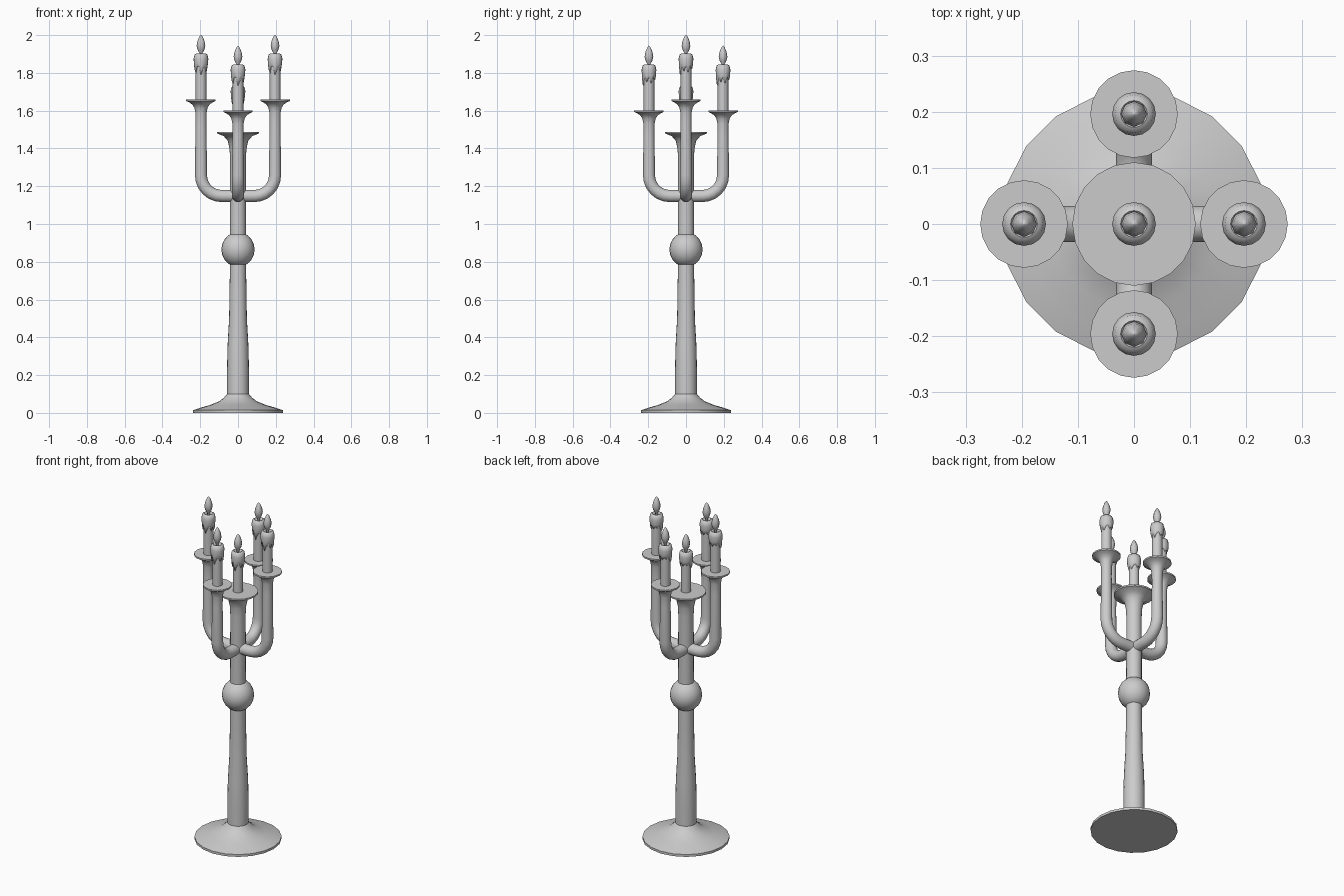
import bpy, bmesh
from math import sin, cos, pi, radians
from mathutils import Vector, Matrix

if "Cube" in bpy.data.objects:
    bpy.data.objects.remove(bpy.data.objects["Cube"])

grey = bpy.data.materials.new("plain_grey")
grey.use_nodes = True
colour = (0.6, 0.6, 0.6, 1)
grey.diffuse_color = colour
grey.node_tree.nodes["Principled BSDF"].inputs["Base Color"].default_value = colour


def finish(name, bm, angle=40):
    bmesh.ops.remove_doubles(bm, verts=bm.verts, dist=1e-5)
    bmesh.ops.recalc_face_normals(bm, faces=bm.faces)
    mesh = bpy.data.meshes.new(name)
    bm.to_mesh(mesh)
    bm.free()
    mesh.materials.append(grey)
    obj = bpy.data.objects.new(name, mesh)
    bpy.context.collection.objects.link(obj)
    bpy.ops.object.select_all(action="DESELECT")
    obj.select_set(True)
    bpy.context.view_layer.objects.active = obj
    bpy.ops.object.shade_smooth_by_angle(angle=radians(angle))
    return obj


def skin(bm, rings, closed=False):
    """Bridge rings of points with quads; cap the ends unless closed."""
    rows = [[bm.verts.new(p) for p in ring] for ring in rings]
    n = len(rows[0])
    for a, b in zip(rows, rows[1:] + rows[:1] if closed else rows[1:]):
        for i in range(n):
            j = (i + 1) % n
            bm.faces.new((a[i], a[j], b[j], b[i]))
    if not closed:
        bm.faces.new(rows[0])
        bm.faces.new(rows[-1])


def lathe(name, profile, sides, at=(0, 0, 0), angle=40):
    """Turn a (radius, height) profile about the vertical."""
    bm = bmesh.new()
    skin(bm, [[(r * cos(2 * pi * i / sides), r * sin(2 * pi * i / sides), z)
               for i in range(sides)] for r, z in profile])
    obj = finish(name, bm, angle)
    obj.location = at
    return obj


def arm(name, turn, top, sides=20):
    """Bent tube that flares into a drip dish; path is (out, height, tilt, radius)."""
    reach, low, bend = 0.196, 1.148, 0.11
    path = [(0.0, low, 0, 0.032)]
    for k in range(7):
        a = k * pi / 12
        path.append((reach - bend + bend * sin(a), low + bend - bend * cos(a), a, 0.032))
    flare = [(0.13, 0.029), (0.07, 0.03), (0.045, 0.035), (0.028, 0.045),
             (0.016, 0.062), (0.009, 0.078), (0, 0.078)]
    path += [(reach, top - drop, pi / 2, r) for drop, r in flare]
    spin = Matrix.Rotation(turn, 3, "Z")
    rings = []
    for u, z, a, r in path:
        up = Vector((-sin(a), 0, cos(a)))
        side = Vector((0, 1, 0))
        rings.append([spin @ (Vector((u, 0, z)) + r * (cos(t) * up + sin(t) * side))
                      for t in (2 * pi * i / sides for i in range(sides))])
    bm = bmesh.new()
    skin(bm, rings)
    finish(name, bm)


def candle(label, x, y, z):
    """Wax stick, melted collar with drips, and flame."""
    lathe(label + "_candle", [(0.028, -0.005), (0.028, 0.225)], 16, (x, y, z))
    drips = (0.0, 0.035, 0.01, 0.0, 0.02, 0.005, 0.015, 0.0,
             0.025, 0.04, 0.005, 0.0, 0.05, 0.02, 0.0, 0.03)
    n = len(drips)
    # each row: radius, height, share of the drip length
    rows = [(0.012, 0.228, 0), (0.024, 0.242, 0), (0.034, 0.237, 0),
            (0.039, 0.215, 0), (0.037, 0.19, 0.3), (0.034, 0.18, 0.8),
            (0.027, 0.175, 1)]
    bm = bmesh.new()
    skin(bm, [[(r * cos(2 * pi * i / n), r * sin(2 * pi * i / n), h - s * drips[i])
               for i in range(n)] for r, h, s in rows])
    wax = finish(label + "_melted_wax", bm, 60)
    wax.location = (x, y, z)
    flame = [(0.006, 0.225), (0.008, 0.245), (0.018, 0.262), (0.023, 0.283),
             (0.019, 0.308), (0.010, 0.33), (0.001, 0.342)]
    lathe(label + "_flame", flame, 8, (x, y, z), 60)


# Foot, stem and knob
lathe("foot", [(0.237, 0), (0.237, 0.014), (0.2, 0.027), (0.15, 0.041),
               (0.1, 0.061), (0.075, 0.08), (0.058, 0.1)], 20)
lathe("stem", [(0.058, 0.09), (0.058, 0.24), (0.055, 0.36), (0.047, 0.5),
               (0.043, 0.75), (0.042, 1.35), (0.045, 1.4), (0.054, 1.44),
               (0.075, 1.465), (0.11, 1.479), (0.11, 1.488)], 20)
knob = [(0.088 * sin(pi * k / 10), 0.865 - 0.092 * cos(pi * k / 10)) for k in range(1, 10)]
lathe("knob", knob, 20)

# Arms: the side pair stands higher than the front and back pair
for label, turn, top in (("left", 0, 1.66), ("back", pi / 2, 1.602),
                         ("right", pi, 1.66), ("front", -pi / 2, 1.602)):
    arm(label + "_arm", turn, top)
    candle(label, 0.196 * cos(turn), 0.196 * sin(turn), top)
candle("centre", 0, 0, 1.488)
